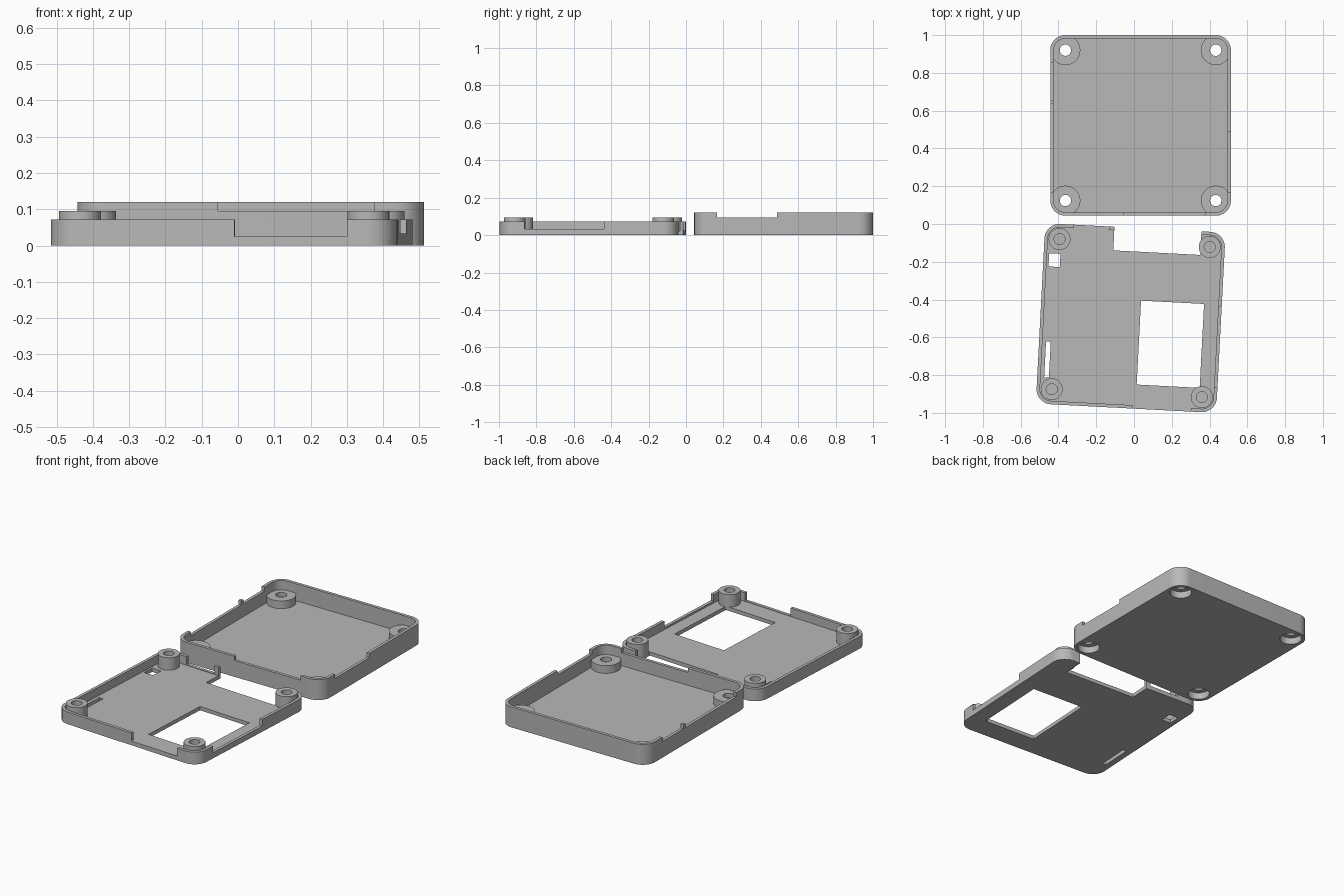
import bpy, bmesh, math

old = bpy.data.objects.get("Cube")
if old:
    bpy.data.objects.remove(old, do_unlink=True)

grey = bpy.data.materials.new("matte_grey")
grey.use_nodes = True
colour = (0.48, 0.48, 0.48, 1)
grey.diffuse_color = colour
grey.node_tree.nodes["Principled BSDF"].inputs["Base Color"].default_value = colour

HALF, RADIUS, WALL, BOSS = 0.478, 0.08, 0.018, 0.398
CORNERS = [(sx * BOSS, sy * BOSS) for sx in (-1, 1) for sy in (-1, 1)]


def prism(name, outline, z0, z1):
    """Extrude a flat outline between two heights."""
    bm = bmesh.new()
    face = bm.faces.new([bm.verts.new((x, y, z0)) for x, y in outline])
    top = bmesh.ops.extrude_face_region(bm, geom=[face])["geom"]
    moved = [v for v in top if isinstance(v, bmesh.types.BMVert)]
    bmesh.ops.translate(bm, verts=moved, vec=(0, 0, z1 - z0))
    bmesh.ops.recalc_face_normals(bm, faces=bm.faces)
    mesh = bpy.data.meshes.new(name)
    bm.to_mesh(mesh)
    bm.free()
    mesh.materials.append(grey)
    obj = bpy.data.objects.new(name, mesh)
    bpy.context.collection.objects.link(obj)
    return obj


def rounded(half, r, steps=12):
    pts = []
    for q, (sx, sy) in enumerate([(1, 1), (-1, 1), (-1, -1), (1, -1)]):
        for i in range(steps + 1):
            a = (q + i / steps) * math.pi / 2
            pts.append((sx * (half - r) + r * math.cos(a), sy * (half - r) + r * math.sin(a)))
    return pts


def circle(c, r, n=40):
    return [(c[0] + r * math.cos(2 * math.pi * i / n), c[1] + r * math.sin(2 * math.pi * i / n))
            for i in range(n)]


def rect(x0, x1, y0, y1):
    return [(x0, y0), (x1, y0), (x1, y1), (x0, y1)]


def cut(obj, outline, z0, z1):
    cutter = prism("cutter", outline, z0, z1)
    cutter.hide_render = True
    mod = obj.modifiers.new("cut", "BOOLEAN")
    mod.operation, mod.solver, mod.object = "DIFFERENCE", "EXACT", cutter
    bpy.context.view_layer.objects.active = obj
    bpy.ops.object.modifier_apply(modifier=mod.name)
    bpy.data.objects.remove(cutter, do_unlink=True)


def tray(name, height, floor):
    obj = prism(name, rounded(HALF, RADIUS), 0, height)
    cut(obj, rounded(HALF - WALL, RADIUS - WALL), floor, 1)
    return obj


def finish(parts, location, angle):
    for obj in parts:
        obj.location = location
        obj.rotation_euler.z = math.radians(angle)
        bpy.ops.object.select_all(action="DESELECT")
        obj.select_set(True)
        bpy.context.view_layer.objects.active = obj
        bpy.ops.object.shade_smooth_by_angle(angle=math.radians(30))


OUT, IN = 0.5, 0.45

# Deep case half: shallow rim notches on three sides
base = tray("base_tray", 0.12, 0.02)
for notch in (rect(-0.09, 0.34, -OUT, -IN), rect(IN, OUT, -0.355, -0.035),
              rect(-OUT, -IN, -0.355, 0.115), rect(-OUT, -IN, 0.135, 0.33)):
    cut(base, notch, 0.095, 1)

# Corner pads with screw holes, recessed from underneath
base_parts = [base]
for c in CORNERS:
    pad = prism("base_screw_pad", circle(c, 0.079), 0.002, 0.065)
    for obj in (base, pad):
        cut(obj, circle(c, 0.06), -1, 0.04)
    cut(pad, circle(c, 0.03), -1, 1)
    base_parts.append(pad)
finish(base_parts, (0.035, 0.522, 0), 0)

# Shallow case half: rim gaps, then openings through the floor
lid = tray("lid_tray", 0.072, 0.022)
for gap, z in ((rect(0.033, 0.343, -OUT, -IN), 0.025), (rect(IN, OUT, -0.34, 0.086), 0.033),
               (rect(-0.326, -0.138, IN, OUT), 0.025)):
    cut(lid, gap, z, 1)
for opening in (rect(0.05, 0.384, -0.35, 0.095), rect(-0.111, 0.35, 0.353, OUT),
                rect(-0.441, -0.416, -0.337, -0.147), rect(-0.449, -0.389, 0.25, 0.32)):
    cut(lid, opening, -1, 1)

# Standing posts with blind screw holes
lid_parts = [lid]
for c in CORNERS:
    post = prism("lid_screw_post", circle(c, 0.058), 0.005, 0.095)
    cut(post, circle(c, 0.029), 0.022, 1)
    lid_parts.append(post)
finish(lid_parts, (-0.0175, -0.498, 0), -3)
